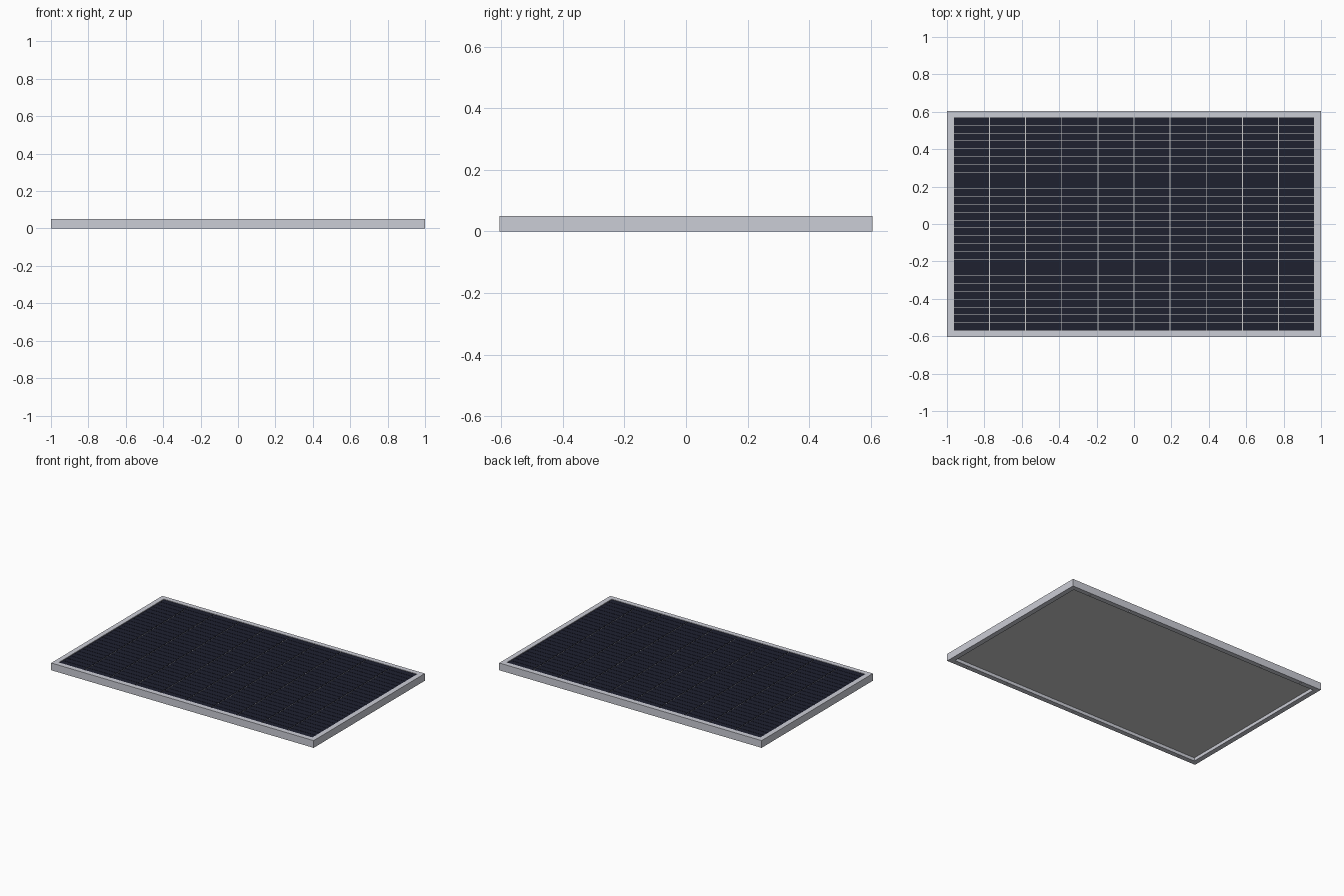
import bpy, bmesh
from mathutils import Matrix, Vector

if "Cube" in bpy.data.objects:
    bpy.data.objects.remove(bpy.data.objects["Cube"])

HX, HY, H = 1.0, 0.605, 0.05      # half length, half width, height
LIP = 0.034                       # width of the frame bars
COLS, ROWS = 10, 27               # grid of cell strips


def material(name, rgb):
    m = bpy.data.materials.new(name)
    m.diffuse_color = (*rgb, 1)
    m.use_nodes = True
    m.node_tree.nodes["Principled BSDF"].inputs["Base Color"].default_value = m.diffuse_color
    return m


def finish(bm, name, mat=None):
    bmesh.ops.recalc_face_normals(bm, faces=bm.faces)
    me = bpy.data.meshes.new(name)
    bm.to_mesh(me)
    bm.free()
    ob = bpy.data.objects.new(name, me)
    bpy.context.collection.objects.link(ob)
    if mat:
        me.materials.append(mat)
    return ob


def add_box(bm, center, size):
    mat = Matrix.Translation(Vector(center)) @ Matrix.Diagonal((*size, 1))
    bmesh.ops.create_cube(bm, size=1, matrix=mat)


aluminium = material("aluminium", (0.60, 0.61, 0.67))
white = material("white_sheet", (0.72, 0.73, 0.74))
navy = material("dark_cell", (0.013, 0.015, 0.03))

# Frame: rectangular bar section carried round the four mitred corners
bm = bmesh.new()
section = [(0, 0), (LIP, 0), (LIP, H), (0, H)]
corners = [(-1, -1), (1, -1), (1, 1), (-1, 1)]
rings = [[bm.verts.new((sx * (HX - d), sy * (HY - d), z)) for d, z in section]
         for sx, sy in corners]
for i in range(4):
    a, b = rings[i], rings[(i + 1) % 4]
    for j in range(4):
        k = (j + 1) % 4
        bm.faces.new((a[j], a[k], b[k], b[j]))
frame = finish(bm, "frame", aluminium)

# Mounting holes under both long sides
bm = bmesh.new()
for x in (-0.85, -0.53, 0, 0.53, 0.85):
    for s in (-1, 1):
        bmesh.ops.create_cone(bm, cap_ends=True, segments=16, radius1=0.006,
                              radius2=0.006, depth=0.03,
                              matrix=Matrix.Translation((x, s * (HY - LIP / 2), 0)))
cutter = finish(bm, "hole_cutter")
cutter.hide_render = True
cutter.hide_set(True)
mod = frame.modifiers.new("holes", "BOOLEAN")
mod.operation = "DIFFERENCE"
mod.solver = "EXACT"
mod.object = cutter

# Backing sheet held between the bars
px, py = HX - LIP, HY - LIP
bm = bmesh.new()
add_box(bm, (0, 0, 0.0335), (2 * px + 0.004, 2 * py + 0.004, 0.023))
finish(bm, "backing_sheet", white)

# Cell strips: thin raised plates with light gaps between them
bm = bmesh.new()
cw, ch = 2 * px / COLS, 2 * py / ROWS
for i in range(COLS):
    for j in range(ROWS):
        add_box(bm, (-px + cw * (i + 0.5), -py + ch * (j + 0.5), 0.046),
                (cw - 0.005, ch - 0.0025, 0.003))
finish(bm, "cells", navy)
